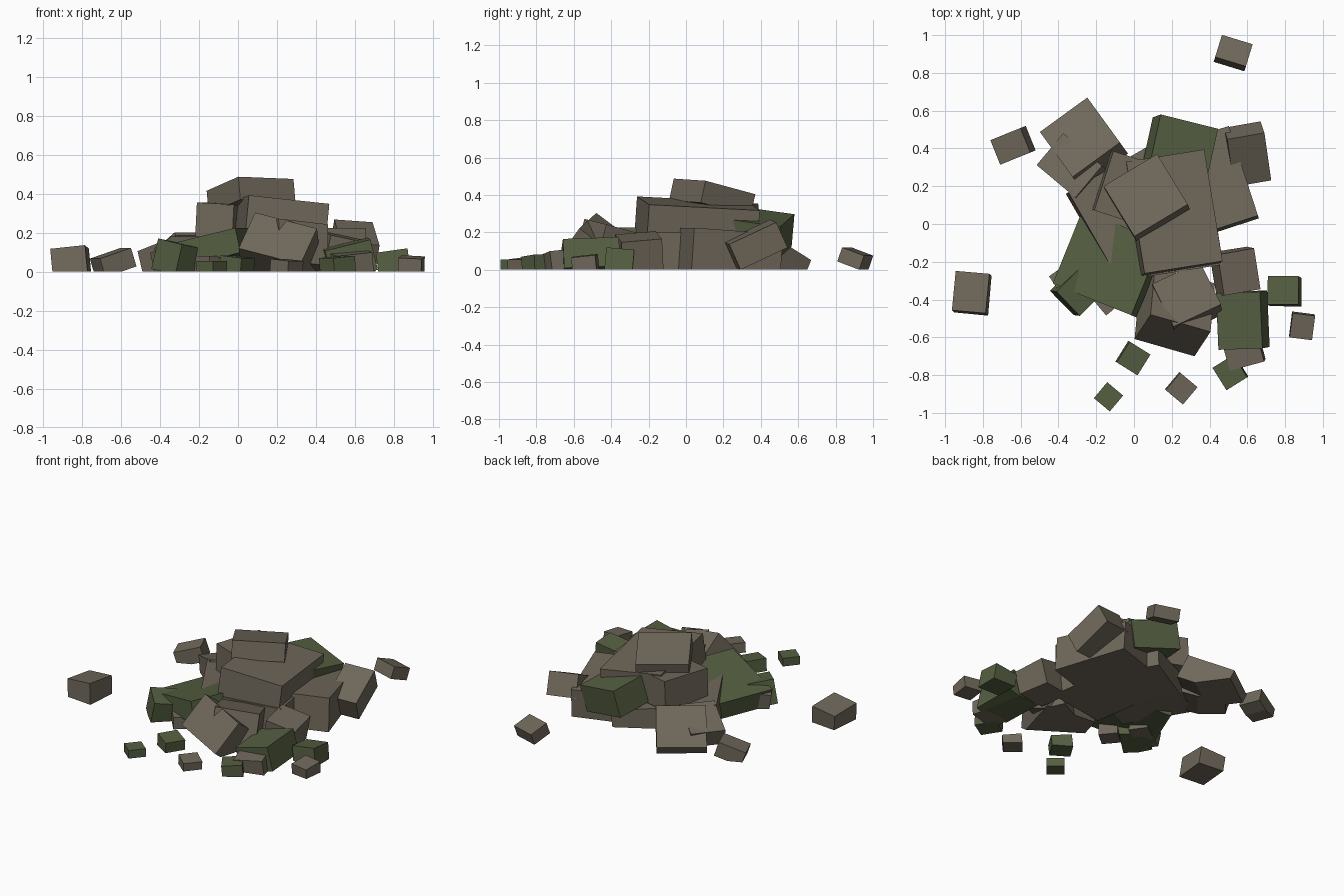
import bpy
import bmesh
from math import radians
from mathutils import Vector, Euler

if "Cube" in bpy.data.objects:
    bpy.data.objects.remove(bpy.data.objects["Cube"])


def material(name, rgb):
    m = bpy.data.materials.new(name)
    m.diffuse_color = (*rgb, 1)
    m.use_nodes = True
    m.node_tree.nodes["Principled BSDF"].inputs["Base Color"].default_value = m.diffuse_color
    return m


STONE = material("brown stone", (0.16, 0.137, 0.103))
MOSS = material("mossy green stone", (0.09, 0.113, 0.053))


def block(name, mat, x, y, size, rot=(0, 0, 0), z=None, deep=0.05):
    """Tilted block cut flat at the ground; without z it rests there,
    with its underside pushed down by deep before the cut."""
    turn = Euler([radians(a) for a in rot]).to_matrix()
    signs = (-1, 1)
    local = [Vector((a * size[0] / 2, b * size[1] / 2, c * size[2] / 2))
             for c in signs for b in signs for a in signs]
    if z is None:
        z = -min((turn @ p).z for p in local)
        for p in local[:4]:
            p.z -= deep
    pts = [turn @ p + Vector((x, y, z)) for p in local]
    faces = [(0, 2, 3, 1), (4, 5, 7, 6), (0, 1, 5, 4),
             (2, 6, 7, 3), (0, 4, 6, 2), (1, 3, 7, 5)]
    bm = bmesh.new()
    verts = [bm.verts.new(p) for p in pts]
    for f in faces:
        bm.faces.new([verts[i] for i in f])
    # Trim everything below the ground and close the hole
    if min(p.z for p in pts) < -0.0005:
        cut = bmesh.ops.bisect_plane(bm, geom=bm.verts[:] + bm.edges[:] + bm.faces[:],
                                     plane_co=(0, 0, 0), plane_no=(0, 0, 1), clear_inner=True)
        edges = [e for e in cut["geom_cut"] if isinstance(e, bmesh.types.BMEdge)]
        bmesh.ops.holes_fill(bm, edges=edges)
    bmesh.ops.recalc_face_normals(bm, faces=bm.faces[:])
    mesh = bpy.data.meshes.new(name)
    bm.to_mesh(mesh)
    bm.free()
    mesh.materials.append(mat)
    ob = bpy.data.objects.new(name, mesh)
    bpy.context.collection.objects.link(ob)
    return ob


# Core of the heap
block("base_slab", STONE, 0.05, 0.12, (0.66, 0.48, 0.15), (0, 6, 30), 0.07)
block("core_block", STONE, 0.23, -0.03, (0.42, 0.44, 0.20), (0, 0, 9))
block("upper_slab", STONE, 0.205, 0.06, (0.42, 0.60, 0.19), (-3, 6, 9), 0.26)
block("top_stone", STONE, 0.067, 0.14, (0.33, 0.32, 0.12), (-13, 2, 31), 0.387)
block("left_wedge_stone", STONE, -0.07, 0.20, (0.20, 0.33, 0.20), (0, 3, -18), 0.25)

# Back of the heap
block("back_mossy_block", MOSS, 0.235, 0.365, (0.32, 0.35, 0.18), (-8, 12, -14), 0.20)
block("back_left_slab", STONE, -0.265, 0.43, (0.31, 0.33, 0.16), (-27, 0, 36), 0.055)
block("back_left_stone", STONE, -0.33, 0.30, (0.28, 0.22, 0.11), (0, -17, -40))

# Right side
block("right_slab", STONE, 0.41, 0.22, (0.36, 0.50, 0.19), (-4, 0, 18))
block("right_back_stone", STONE, 0.60, 0.37, (0.20, 0.28, 0.15), (25, 4, 10), deep=0)
block("right_front_stone", STONE, 0.54, -0.25, (0.20, 0.22, 0.15), (5, 12, 10))
block("right_mossy_block", MOSS, 0.57, -0.51, (0.24, 0.30, 0.11), (2, -14, 2))

# Front and left side
block("front_block", STONE, 0.216, -0.462, (0.34, 0.32, 0.24), (-38, 14, -16), 0.075)
block("front_inner_block", STONE, 0.28, -0.40, (0.28, 0.26, 0.22), (-14, 6, 25), 0.12)
block("left_mossy_slab", MOSS, -0.13, -0.21, (0.46, 0.42, 0.13), (0, -13, -22), 0.11)
block("left_mossy_stone", MOSS, -0.28, -0.34, (0.23, 0.18, 0.11), (10, 8, 45))
block("left_thin_stone", STONE, -0.31, -0.26, (0.24, 0.12, 0.10), (-8, -8, 35))
block("left_chip", STONE, -0.14, -0.40, (0.12, 0.12, 0.08), (0, 0, 40))

# Loose stones scattered around
block("loose_back", STONE, 0.525, 0.905, (0.17, 0.13, 0.08), (-20, 0, -17), deep=0)
block("loose_left", STONE, -0.645, 0.415, (0.18, 0.14, 0.07), (0, -18, 22), deep=0.03)
block("loose_front_left", STONE, -0.86, -0.365, (0.18, 0.21, 0.10), (-5, -6, -5))
block("loose_right_moss", MOSS, 0.795, -0.355, (0.165, 0.15, 0.085), (-5, -8, 0))
block("loose_right_chip", STONE, 0.89, -0.54, (0.12, 0.13, 0.065), (6, 3, -7))
block("loose_corner_stone", STONE, 0.585, -0.69, (0.19, 0.12, 0.08), (6, -6, 15))
block("loose_corner_moss", MOSS, 0.51, -0.785, (0.13, 0.14, 0.07), (0, -5, 32))
block("loose_front_stone", STONE, 0.25, -0.87, (0.12, 0.12, 0.055), (0, 5, -40))
block("loose_front_moss", MOSS, -0.005, -0.71, (0.13, 0.13, 0.07), (0, 6, -32))
block("loose_front_chip", MOSS, -0.135, -0.915, (0.11, 0.11, 0.055), (0, 0, -40))
